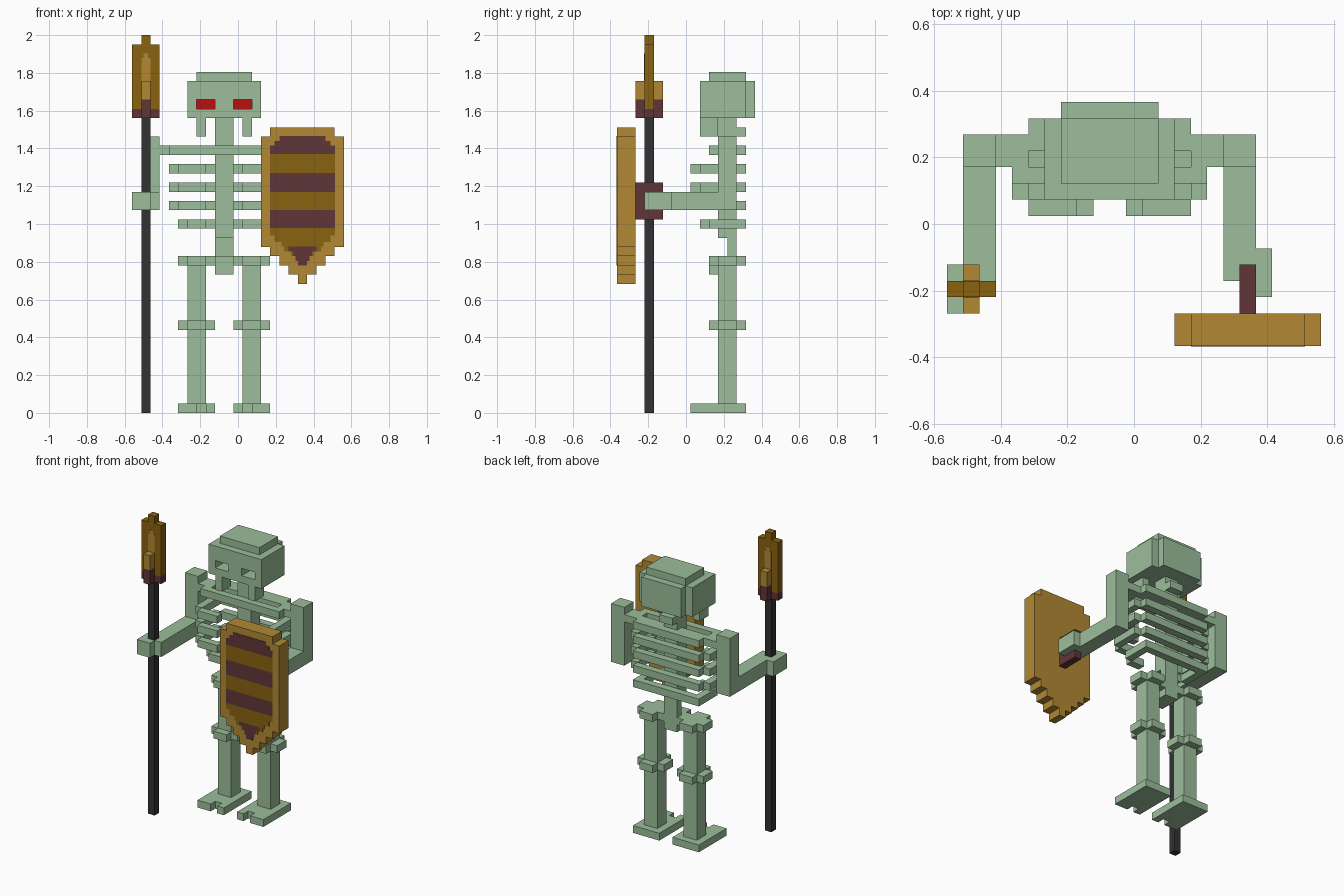
import bpy, bmesh
from itertools import product

cube = bpy.data.objects.get("Cube")
if cube:
    bpy.data.objects.remove(cube)

U = 2 / 41                       # size of one block
OFF = (11.5, 7.5, 0)             # block grid origin


def material(name, rgb):
    m = bpy.data.materials.new(name)
    m.use_nodes = True
    m.diffuse_color = (*rgb, 1)
    bsdf = m.node_tree.nodes["Principled BSDF"]
    bsdf.inputs["Base Color"].default_value = (*rgb, 1)
    bsdf.inputs["Roughness"].default_value = 0.9
    return m


BONE = material("pale green bone", (0.333, 0.515, 0.328))
GOLD = material("gold", (0.445, 0.25, 0.034))
BRONZE = material("dark bronze", (0.254, 0.122, 0.005))
LEATHER = material("dark leather", (0.117, 0.037, 0.04))
SHAFT = material("charcoal", (0.032, 0.032, 0.032))
RED = material("eye red", (0.479, 0.005, 0.005))


def finish(name, bm, mat):
    bmesh.ops.recalc_face_normals(bm, faces=bm.faces)
    me = bpy.data.meshes.new(name)
    bm.to_mesh(me)
    bm.free()
    me.materials.append(mat)
    ob = bpy.data.objects.new(name, me)
    bpy.context.collection.objects.link(ob)
    return ob


def blocks(name, mat, boxes, cut=()):
    """Merge block boxes (x0,x1,y0,y1,z0,z1) into one outer shell."""
    def cells(bs):
        return {c for b in bs for c in product(range(b[0], b[1]), range(b[2], b[3]), range(b[4], b[5]))}
    full = cells(boxes) - cells(cut)
    bm, cache = bmesh.new(), {}

    def vert(p):
        if p not in cache:
            cache[p] = bm.verts.new([(p[i] - OFF[i]) * U for i in range(3)])
        return cache[p]

    for c in sorted(full):
        for ax, side in product(range(3), (0, 1)):
            n = list(c)
            n[ax] += 2 * side - 1
            if tuple(n) in full:
                continue
            a, b = (ax + 1) % 3, (ax + 2) % 3
            quad = []
            for da, db in ((0, 0), (1, 0), (1, 1), (0, 1)):
                p = list(c)
                p[ax] += side
                p[a] += da
                p[b] += db
                quad.append(vert(tuple(p)))
            bm.faces.new(quad if side else quad[::-1])
    bmesh.ops.dissolve_limit(bm, angle_limit=0.01, verts=bm.verts, edges=bm.edges)
    return finish(name, bm, mat)


def plate(name, mat, x0, x1, y0, y1, z0, z1):
    """Thin box in model units."""
    bm = bmesh.new()
    bmesh.ops.create_cube(bm, size=1)
    for v in bm.verts:
        v.co = [lo if c < 0 else hi for c, lo, hi in zip(v.co, (x0, y0, z0), (x1, y1, z1))]
    return finish(name, bm, mat)


def both(boxes):
    """Add copies mirrored across the body centre (block 10)."""
    return list(boxes) + [(20 - b[1], 20 - b[0], *b[2:]) for b in boxes]


# Skull with eye sockets and jaw
blocks("skull", BONE,
       [(6, 14, 9, 14, 32, 36), (7, 13, 14, 15, 32, 36), (7, 13, 10, 14, 36, 37)]
       + both([(7, 8, 9, 11, 30, 32)]),
       cut=both([(7, 9, 9, 11, 33, 34)]))
for side, x in (("right", 7), ("left", 11)):
    y = (11 - OFF[1]) * U
    plate(side + "_eye", RED, (x - OFF[0]) * U, (x + 2 - OFF[0]) * U, y - 0.004, y, 33 * U, 34 * U)

# Spine and pelvis
blocks("spine", BONE,
       [(9, 11, 11, 13, 19, 32), (9, 11, 12, 13, 17, 19), (9, 11, 10, 13, 15, 17)]
       + [(9, 11, 13, 14, z, z + 1) for z in (20, 22, 24, 26, 28, 30)])

# Collar bones
blocks("collar", BONE, both([(4, 10, 10, 11, 28, 29), (3, 10, 12, 13, 28, 29),
                             (3, 5, 11, 13, 28, 29), (5, 9, 13, 14, 28, 29)]))

# Ribs: back bar, side and open front
for i, z in enumerate((26, 24, 22)):
    blocks(f"rib_{i + 1}", BONE, both([(5, 9, 13, 14, z, z + 1), (4, 5, 9, 13, z, z + 1),
                                       (5, 8, 8, 9, z, z + 1)]))
blocks("rib_4", BONE, both([(6, 9, 13, 14, 20, 21), (5, 6, 10, 14, 20, 21), (6, 8, 9, 10, 20, 21)]))

# Legs: shaft, crossed hip and knee joints, notched foot
for side in ("right", "left"):
    parts = [(6, 8, 11, 13, 0, 17), (5, 9, 8, 14, 0, 1)]
    for z in (9, 16):
        parts += [(5, 9, 11, 13, z, z + 1), (6, 8, 10, 14, z, z + 1)]
    notch = [(7, 8, 8, 9, 0, 1)]
    if side == "left":
        parts, notch = both(parts)[len(parts):], both(notch)[1:]
    blocks(side + "_leg", BONE, parts, cut=notch)

# Arms with forward forearms and fists
blocks("right_arm", BONE, [(1, 3, 11, 13, 22, 30), (1, 3, 3, 13, 22, 24), (0, 2, 2, 5, 22, 24)])
blocks("left_arm", BONE, [(17, 19, 11, 13, 22, 30), (17, 19, 4, 13, 22, 24), (18, 20, 3, 6, 22, 24)])

# Spear
blocks("spear_shaft", SHAFT, [(1, 2, 3, 4, 0, 32)])
blocks("spear_collar", LEATHER, [(0, 3, 3, 4, 32, 33), (1, 2, 2, 5, 32, 34)])
blocks("spear_blade", BRONZE, [(0, 3, 3, 4, 33, 40), (1, 2, 3, 4, 33, 41)], cut=[(1, 2, 3, 4, 33, 34)])
blocks("spear_rib", GOLD, [(1, 2, 2, 3, 34, 36), (1, 2, 4, 5, 34, 36)])
for side, y in (("front", 3), ("back", 4)):
    yy = (y - OFF[1]) * U
    for k, (half, z0, z1) in enumerate(((0.0244, 36, 38.5), (0.0122, 38.5, 39))):
        plate(f"blade_streak_{side}_{k}", GOLD, -10 * U - half, -10 * U + half,
              yy - 0.002, yy + 0.002, z0 * U, z1 * U)

# Shield with stepped point and grip
blocks("shield", GOLD, [(14, 23, 0, 2, 18, 30), (15, 22, 0, 2, 17, 31), (16, 21, 0, 2, 16, 17),
                        (17, 20, 0, 2, 15, 16), (18, 19, 0, 2, 14, 15)])
blocks("shield_grip", LEATHER, [(18, 19, 2, 5, 21, 25)])

# Painted shield bands: bottom, top, half width, colour
bands = [(0.78, 0.805, 0.025, LEATHER), (0.805, 0.83, 0.037, LEATHER), (0.83, 0.855, 0.05, LEATHER),
         (0.855, 0.88, 0.075, LEATHER), (0.88, 0.905, 0.11, BRONZE), (0.905, 0.94, 0.147, BRONZE),
         (0.94, 0.98, 0.171, BRONZE), (0.98, 1.075, 0.171, LEATHER), (1.075, 1.17, 0.171, BRONZE),
         (1.17, 1.27, 0.171, LEATHER), (1.27, 1.37, 0.171, BRONZE), (1.37, 1.415, 0.171, LEATHER),
         (1.415, 1.44, 0.147, LEATHER), (1.44, 1.465, 0.122, LEATHER)]
cx, front = 7 * U, -7.5 * U
for i, (z0, z1, half, mat) in enumerate(bands):
    plate(f"shield_band_{i + 1}", mat, cx - half, cx + half, front - 0.002, front + 0.002, z0, z1)
for i, sign in enumerate((-1, 1)):
    for j, (z0, z1, a, b) in enumerate(((0.855, 0.88, 0.075, 0.098), (0.83, 0.855, 0.05, 0.062))):
        xs = sorted((cx + sign * a, cx + sign * b))
        plate(f"shield_point_edge_{i}_{j}", BRONZE, *xs, front - 0.002, front + 0.002, z0, z1)
